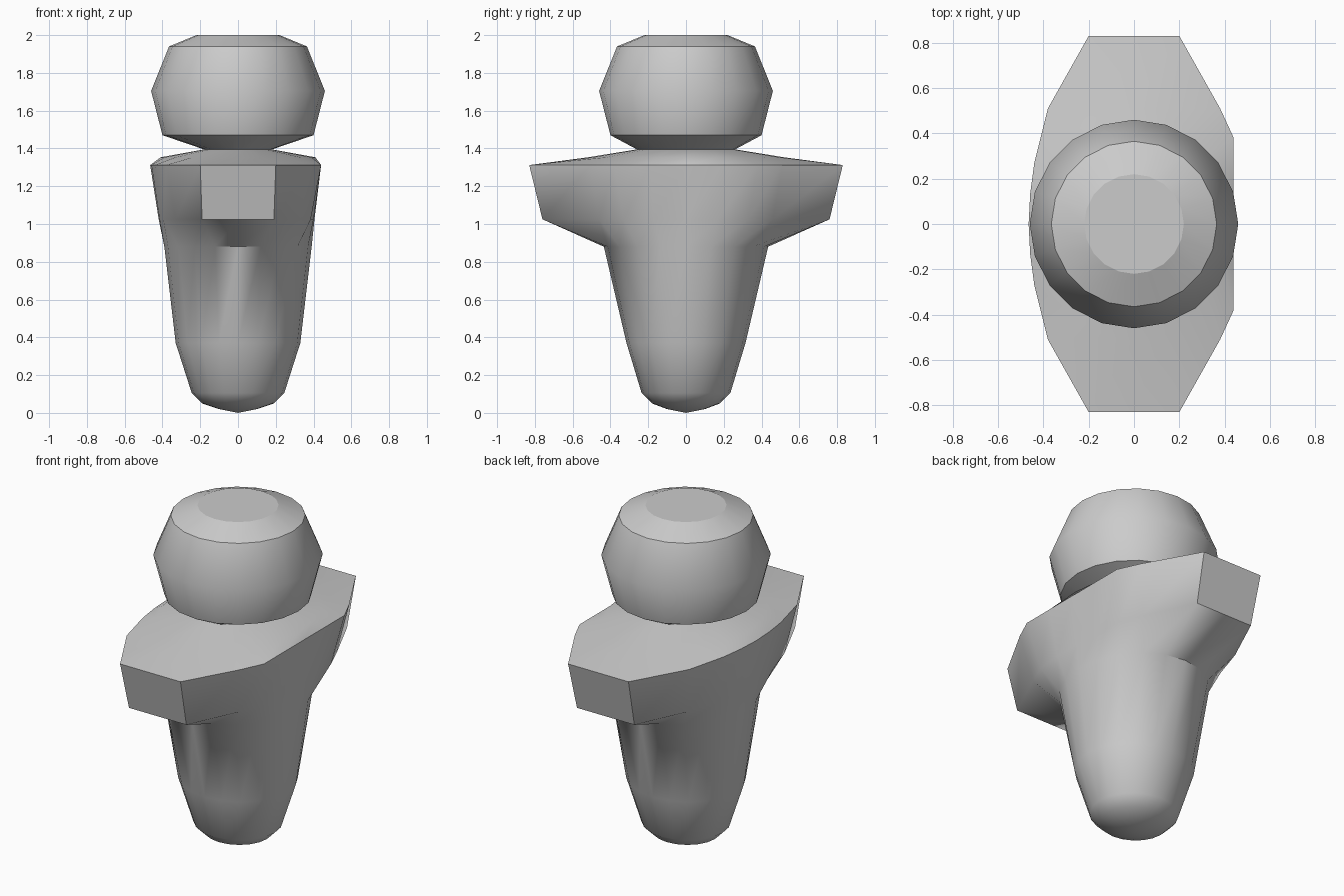
import bpy, bmesh
from math import cos, sin, pi

if "Cube" in bpy.data.objects:
    bpy.data.objects.remove(bpy.data.objects["Cube"])

N = 20  # sides around the figure


def ellipse(rx, ry, z):
    return [(rx * cos(2 * pi * i / N), ry * sin(2 * pi * i / N), z) for i in range(N)]


def outline(half, z):
    """Mirror a +y half outline (from +x round to -x) into a full ring."""
    pts = half + [(x, -y) for x, y in half[-2:0:-1]]
    return [(x, y, z) for x, y in pts]


def loft(name, rings, bottom_tip=None, cap_top=False, angle=40):
    bm = bmesh.new()
    loops = [[bm.verts.new(p) for p in ring] for ring in rings]
    for a, b in zip(loops, loops[1:]):
        for i in range(N):
            j = (i + 1) % N
            bm.faces.new((a[i], a[j], b[j], b[i]))
    if bottom_tip is not None:
        tip = bm.verts.new((0, 0, bottom_tip))
        for i in range(N):
            bm.faces.new((tip, loops[0][(i + 1) % N], loops[0][i]))
    if cap_top:
        bm.faces.new(loops[-1])
    bmesh.ops.recalc_face_normals(bm, faces=bm.faces)
    mesh = bpy.data.meshes.new(name)
    bm.to_mesh(mesh)
    bm.free()
    ob = bpy.data.objects.new(name, mesh)
    bpy.context.collection.objects.link(ob)
    bpy.ops.object.select_all(action='DESELECT')
    ob.select_set(True)
    bpy.context.view_layer.objects.active = ob
    bpy.ops.object.shade_smooth_by_angle(angle=angle * pi / 180)
    return ob


# Shoulder outline: flatter on +x, rounder on -x, square arm stubs at +y and -y
shoulder = [(.44, 0), (.44, .19), (.44, .38), (.38, .51), (.20, .83), (0, .83),
            (-.20, .83), (-.38, .51), (-.44, .27), (-.458, .135), (-.465, 0)]
arm_base = [(.405, 0), (.40, .17), (.385, .33), (.33, .46), (.19, .76), (0, .76),
            (-.19, .76), (-.33, .46), (-.395, .26), (-.415, .13), (-.42, 0)]

# Body with arm stubs, tapering down to a rounded foot
loft("body", [
    ellipse(.10, .10, .02),
    ellipse(.19, .18, .05),
    ellipse(.245, .235, .105),
    ellipse(.33, .315, .37),
    ellipse(.39, .435, .88),
    outline(arm_base, 1.025),
    outline(shoulder, 1.312),
    ellipse(.41, .52, 1.353),
    ellipse(.18, .26, 1.395),
], bottom_tip=0, angle=50)

# Head, narrowing to the neck
loft("head", [
    ellipse(.18, .26, 1.395),
    ellipse(.40, .40, 1.47),
    ellipse(.46, .46, 1.705),
    ellipse(.365, .365, 1.94),
    ellipse(.22, .22, 2.0),
], cap_top=True, angle=45).data.polygons[-1].use_smooth = False
